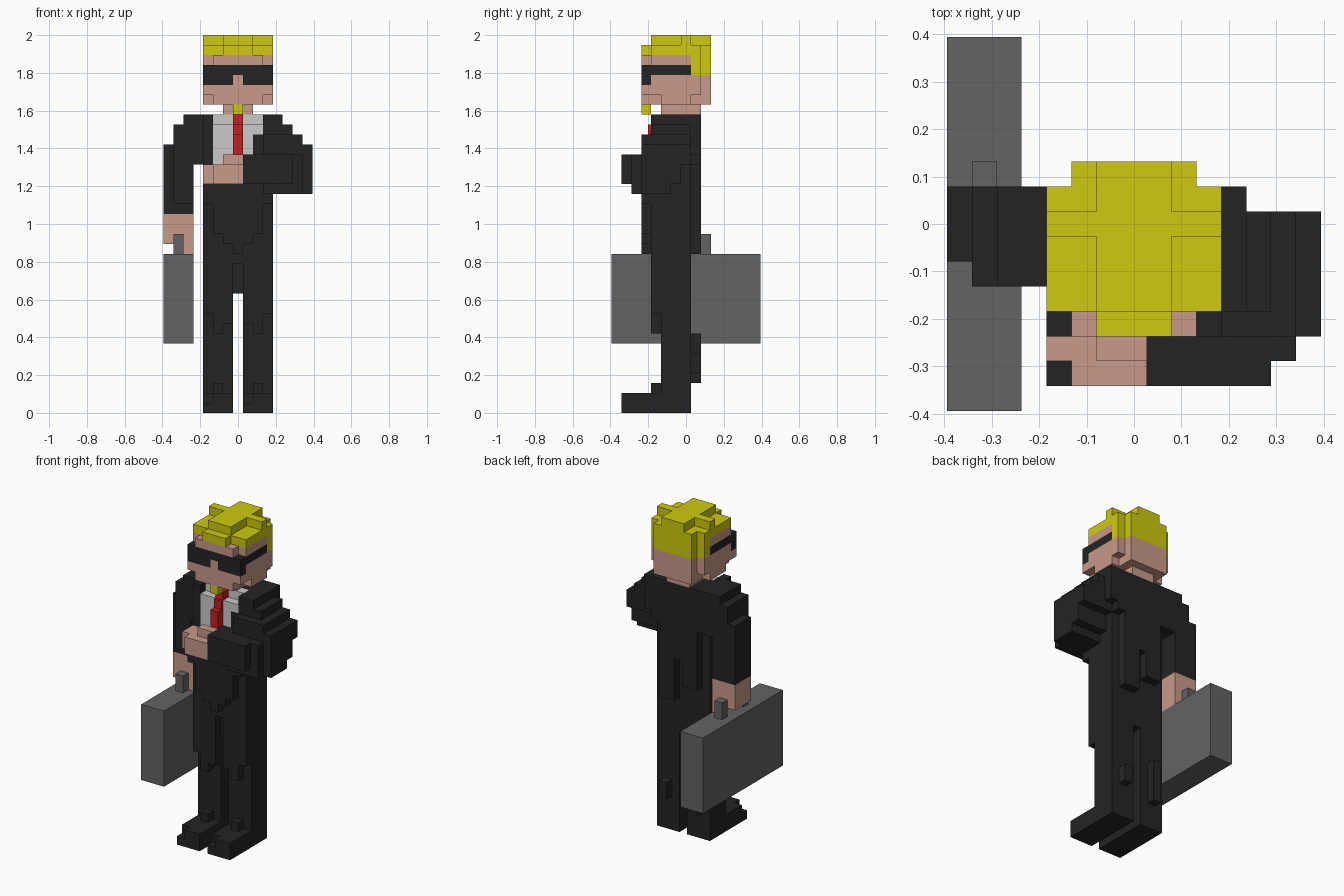
import bpy
import bmesh
from mathutils import Matrix, Vector

if "Cube" in bpy.data.objects:
    bpy.data.objects.remove(bpy.data.objects["Cube"], do_unlink=True)

HEIGHT = 38           # blocks from sole to hair
UNIT = 2 / HEIGHT     # block size
MIDDLE = 7.5          # block coordinate of the centre line


def linear(channel):
    value = channel / 255
    return value / 12.92 if value <= 0.04045 else ((value + 0.055) / 1.055) ** 2.4


def material(name, red, green, blue):
    mat = bpy.data.materials.new(name)
    mat.use_nodes = True
    colour = (linear(red), linear(green), linear(blue), 1)
    mat.diffuse_color = colour
    mat.node_tree.nodes["Principled BSDF"].inputs["Base Color"].default_value = colour
    return mat


suit_black = material("suit black", 36, 36, 36)
skin = material("skin", 200, 154, 137)
hair_yellow = material("hair yellow", 206, 202, 14)
shirt_white = material("shirt white", 202, 202, 202)
tie_red = material("tie red", 194, 32, 34)
case_grey = material("case grey", 99, 99, 99)


class Part:
    """One object assembled from axis-aligned blocks given in block units."""

    def __init__(self, name, mat):
        self.mesh = bpy.data.meshes.new(name)
        self.mesh.materials.append(mat)
        self.object = bpy.data.objects.new(name, self.mesh)
        bpy.context.collection.objects.link(self.object)

    def block(self, x, y, z):
        bm = bmesh.new()
        bm.from_mesh(self.mesh)
        low = Vector((x[0] - MIDDLE, y[0] - MIDDLE, z[0])) * UNIT
        high = Vector((x[1] - MIDDLE, y[1] - MIDDLE, z[1])) * UNIT
        place = Matrix.Translation((low + high) / 2) @ Matrix.Diagonal((*(high - low), 1))
        bmesh.ops.create_cube(bm, size=1, matrix=place)
        bm.to_mesh(self.mesh)
        bm.free()
        return self


# Legs and shoes
for side, start in (("right", 4), ("left", 8)):
    end = start + 3
    leg = Part(side + "_leg", suit_black)
    leg.block(x=(start, end), y=(5, 8), z=(0, 16))
    leg.block(x=(start, end), y=(4, 5), z=(10, 16))
    knee_inner = (end - 1, end) if side == "right" else (start, start + 1)
    leg.block(x=knee_inner, y=(4, 5), z=(9, 10))
    leg.block(x=(start + 1, end - 1), y=(4, 5), z=(8, 10))

    shoe = Part(side + "_shoe", suit_black)
    shoe.block(x=(start, end), y=(2, 5), z=(0, 2))
    shoe.block(x=(start, end), y=(1, 2), z=(0, 1))
    shoe.block(x=(start + 1, end), y=(1, 2), z=(1, 2))
    shoe.block(x=(start + 1, end - 1), y=(4, 5), z=(2, 3))

creases = Part("trouser_creases", suit_black)
creases.block(x=(9, 10), y=(8, 9), z=(4, 6))
creases.block(x=(5, 6), y=(8, 9), z=(3, 8))

crotch = Part("trouser_crotch", suit_black)
crotch.block(x=(7, 8), y=(5, 8), z=(12, 16))
crotch.block(x=(7, 8), y=(4, 5), z=(15, 16))

# Jacket body, coat tails and pointed front hem
jacket = Part("jacket", suit_black)
jacket.block(x=(4, 11), y=(4, 8), z=(16, 25))
jacket.block(x=(4, 11), y=(5, 9), z=(25, 29))
jacket.block(x=(4, 11), y=(6, 9), z=(29, 30))
jacket.block(x=(4, 5), y=(4, 6), z=(25, 30))
jacket.block(x=(10, 11), y=(4, 6), z=(25, 30))
jacket.block(x=(9, 10), y=(4, 5), z=(25, 28))

tails = Part("coat_tails", suit_black)
tails.block(x=(5, 10), y=(8, 9), z=(21, 25))
tails.block(x=(5, 7), y=(8, 9), z=(18, 21))
tails.block(x=(8, 10), y=(8, 9), z=(16, 21))

hem = Part("jacket_front_hem", suit_black)
hem.block(x=(4, 11), y=(3, 4), z=(21, 23))
hem.block(x=(5, 10), y=(3, 4), z=(18, 21))
hem.block(x=(6, 9), y=(3, 4), z=(17, 18))
hem.block(x=(7, 8), y=(3, 4), z=(16, 17))

# Shirt and tie
shirt = Part("shirt", shirt_white)
shirt.block(x=(5, 9), y=(4, 5), z=(25, 28))
shirt.block(x=(5, 10), y=(4, 5), z=(28, 29))
shirt.block(x=(5, 10), y=(5, 6), z=(29, 30))

tie = Part("tie", tie_red)
tie.block(x=(7, 8), y=(4, 5), z=(29, 30))
tie.block(x=(7, 8), y=(3.7, 4), z=(28, 29))
tie.block(x=(7, 8), y=(3, 4), z=(25, 28))

# Left arm, bent across the stomach
left_arm = Part("left_sleeve", suit_black)
left_arm.block(x=(11, 12), y=(4, 9), z=(26, 30))
left_arm.block(x=(11, 13), y=(4, 8), z=(26, 29))
left_arm.block(x=(11, 14), y=(4, 8), z=(26, 28))
left_arm.block(x=(10, 14), y=(3, 7), z=(25, 28))
left_arm.block(x=(11, 15), y=(3, 8), z=(25, 27))
left_arm.block(x=(11, 15), y=(3, 7), z=(23, 25))
left_arm.block(x=(11, 15), y=(3, 6), z=(22, 23))
left_arm.block(x=(10, 14), y=(2, 5), z=(22, 26))
left_arm.block(x=(8, 13), y=(1, 4), z=(23, 26))

left_hand = Part("left_hand", skin)
left_hand.block(x=(4, 8), y=(2, 4), z=(23, 25))
left_hand.block(x=(5, 8), y=(1, 2), z=(23, 25))
left_hand.block(x=(6, 8), y=(2, 3), z=(25, 26))

# Right arm, hanging and holding the case
right_arm = Part("right_sleeve", suit_black)
right_arm.block(x=(2, 4), y=(5, 9), z=(25, 30))
right_arm.block(x=(1, 3), y=(5, 9), z=(21, 29))
right_arm.block(x=(1, 3), y=(6, 9), z=(20, 21))
right_arm.block(x=(0, 1), y=(6, 9), z=(20, 27))

right_hand = Part("right_hand", skin)
right_hand.block(x=(0, 3), y=(6, 9), z=(18, 20))
right_hand.block(x=(0, 1), y=(6, 9), z=(17, 18))
right_hand.block(x=(2, 3), y=(6, 9), z=(16, 18))

# Briefcase
case = Part("briefcase", case_grey)
case.block(x=(0, 3), y=(0, 15), z=(7, 16))
handle = Part("briefcase_handle", case_grey)
handle.block(x=(1, 2), y=(5, 10), z=(17, 18))
for post in (5, 9):
    handle.block(x=(1, 2), y=(post, post + 1), z=(16, 17))

# Neck and head
neck = Part("neck", skin)
neck.block(x=(6, 9), y=(5, 9), z=(30, 31))

head = Part("head", skin)
head.block(x=(5, 10), y=(3, 10), z=(31, 32))
head.block(x=(4, 11), y=(5, 8), z=(31, 32))
head.block(x=(4, 11), y=(3, 9), z=(32, 33))
head.block(x=(4, 11), y=(4, 9), z=(33, 34))
head.block(x=(5, 10), y=(9, 10), z=(32, 34))
head.block(x=(4, 11), y=(4, 8), z=(35, 36))
head.block(x=(5, 10), y=(3, 4), z=(35, 36))

nose = Part("nose", skin)
nose.block(x=(7, 8), y=(3, 4), z=(33, 34))

goatee = Part("goatee", hair_yellow)
goatee.block(x=(7, 8), y=(3, 4), z=(30, 31))

glasses = Part("sunglasses", suit_black)
glasses.block(x=(4, 11), y=(3, 8), z=(34, 35))
for lens in (4, 8):
    glasses.block(x=(lens, lens + 3), y=(3, 4), z=(33, 34))

# Hair with a cross-shaped crown
hair = Part("hair", hair_yellow)
hair.block(x=(4, 11), y=(8, 9), z=(34, 36))
hair.block(x=(5, 10), y=(9, 10), z=(34, 37))
hair.block(x=(4, 11), y=(4, 9), z=(36, 37))
hair.block(x=(6, 9), y=(3, 4), z=(36, 37))
hair.block(x=(6, 9), y=(4, 10), z=(37, 38))
hair.block(x=(4, 11), y=(7, 8), z=(37, 38))
